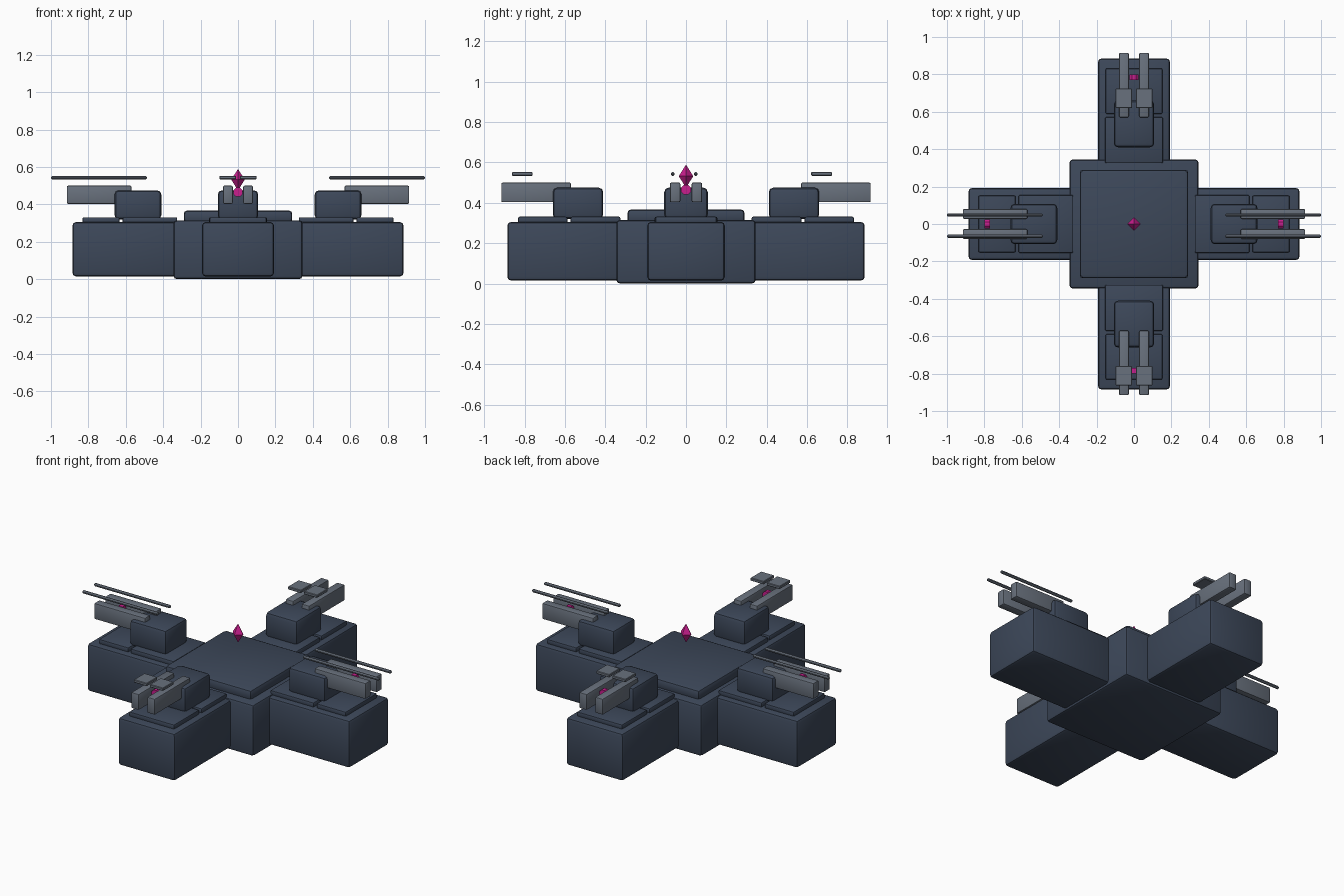
import bpy, math
from mathutils import Matrix

if "Cube" in bpy.data.objects:
    bpy.data.objects.remove(bpy.data.objects["Cube"])


def material(name, rgb):
    m = bpy.data.materials.new(name)
    m.diffuse_color = (*rgb, 1)
    m.use_nodes = True
    m.node_tree.nodes["Principled BSDF"].inputs["Base Color"].default_value = m.diffuse_color
    return m


NAVY = material("navy hull", (0.046, 0.064, 0.101))
GREY = material("gun grey", (0.140, 0.165, 0.205))
PINK = material("magenta glow", (0.58, 0.013, 0.27))


def finish(obj, name, mat, angle):
    """Name, colour and turn a part around the centre to its arm."""
    obj.name = name
    obj.data.materials.append(mat)
    obj.matrix_world = Matrix.Rotation(angle, 4, 'Z') @ obj.matrix_world
    return obj


def box(name, mat, x, y, z, bevel=0.0, angle=0.0, segments=2):
    """Bevelled box from (min, max) ranges."""
    bpy.ops.mesh.primitive_cube_add(size=1)
    obj = bpy.context.object
    lo, hi = zip(x, y, z)
    for v in obj.data.vertices:
        v.co = [a + (b - a) * (c + 0.5) for a, b, c in zip(lo, hi, v.co)]
    if bevel:
        mod = obj.modifiers.new("bevel", 'BEVEL')
        mod.width = bevel
        mod.segments = segments
        bpy.ops.object.modifier_apply(modifier="bevel")
        bpy.ops.object.shade_smooth_by_angle(angle=math.radians(30))
    finish(obj, name, mat, angle)
    return obj


# Central hub and raised deck
box("hub", NAVY, (-0.345, 0.345), (-0.345, 0.345), (0.0, 0.315), 0.018)
box("hub_deck", NAVY, (-0.29, 0.29), (-0.29, 0.29), (0.30, 0.367), 0.018)

# Four arms, each with deck plates, a turret and twin barrels
for i, side in enumerate(("right", "back", "left", "front")):
    a = i * math.pi / 2
    split = 0.625 if i % 2 == 0 else 0.58
    box(side + "_arm", NAVY, (0.30, 0.885), (-0.192, 0.192), (0.015, 0.305), 0.018, a)
    box(side + "_inner_plate", NAVY, (0.325, split - 0.008), (-0.155, 0.155),
        (0.298, 0.331), 0.008, a)
    box(side + "_outer_plate", NAVY, (split + 0.008, 0.832), (-0.152, 0.152),
        (0.298, 0.331), 0.008, a)
    box(side + "_turret", NAVY, (0.41, 0.66), (-0.108, 0.108), (0.32, 0.475), 0.022, a)
    for s in (-1, 1):
        box(side + "_barrel", GREY, (0.57, 0.915), (s * 0.054 - 0.026, s * 0.054 + 0.026),
            (0.403, 0.50), 0.007, a)

    # Glowing sight between the barrels
    bpy.ops.mesh.primitive_cylinder_add(vertices=8, radius=0.026, depth=0.028)
    sight = bpy.context.object
    sight.matrix_world = (Matrix.Translation((0.784, 0, 0.465))
                          @ Matrix.Rotation(math.pi / 2, 4, 'Y')
                          @ Matrix.Rotation(math.pi / 8, 4, 'Z'))
    finish(sight, side + "_sight", PINK, a)

# Long thin rails floating over the side guns
for side, x in (("left", (-1.0, -0.487)), ("right", (0.487, 1.0))):
    for y in (0.048, -0.066):
        box(side + "_rail", GREY, x, (y - 0.009, y + 0.009), (0.534, 0.552), 0.006,
            segments=1)

# Short flat pads floating over the front and back guns
for side, y in (("front", (-0.863, -0.76)), ("back", (0.62, 0.724))):
    for x in ((-0.099, -0.01), (0.01, 0.099)):
        box(side + "_pad", GREY, x, y, (0.534, 0.552), 0.003, segments=1)

# Floating crystal: stretched octahedron
bpy.ops.mesh.primitive_ico_sphere_add(subdivisions=1)
crystal = bpy.context.object
mesh = bpy.data.meshes.new("crystal")
r, h, zc = 0.036, 0.057, 0.532
verts = [(r, 0, zc), (0, r, zc), (-r, 0, zc), (0, -r, zc), (0, 0, zc + h), (0, 0, zc - h)]
faces = [f for k in range(4) for f in ((k, (k + 1) % 4, 4), ((k + 1) % 4, k, 5))]
mesh.from_pydata(verts, [], faces)
crystal.data = mesh
finish(crystal, "crystal", PINK, 0)
